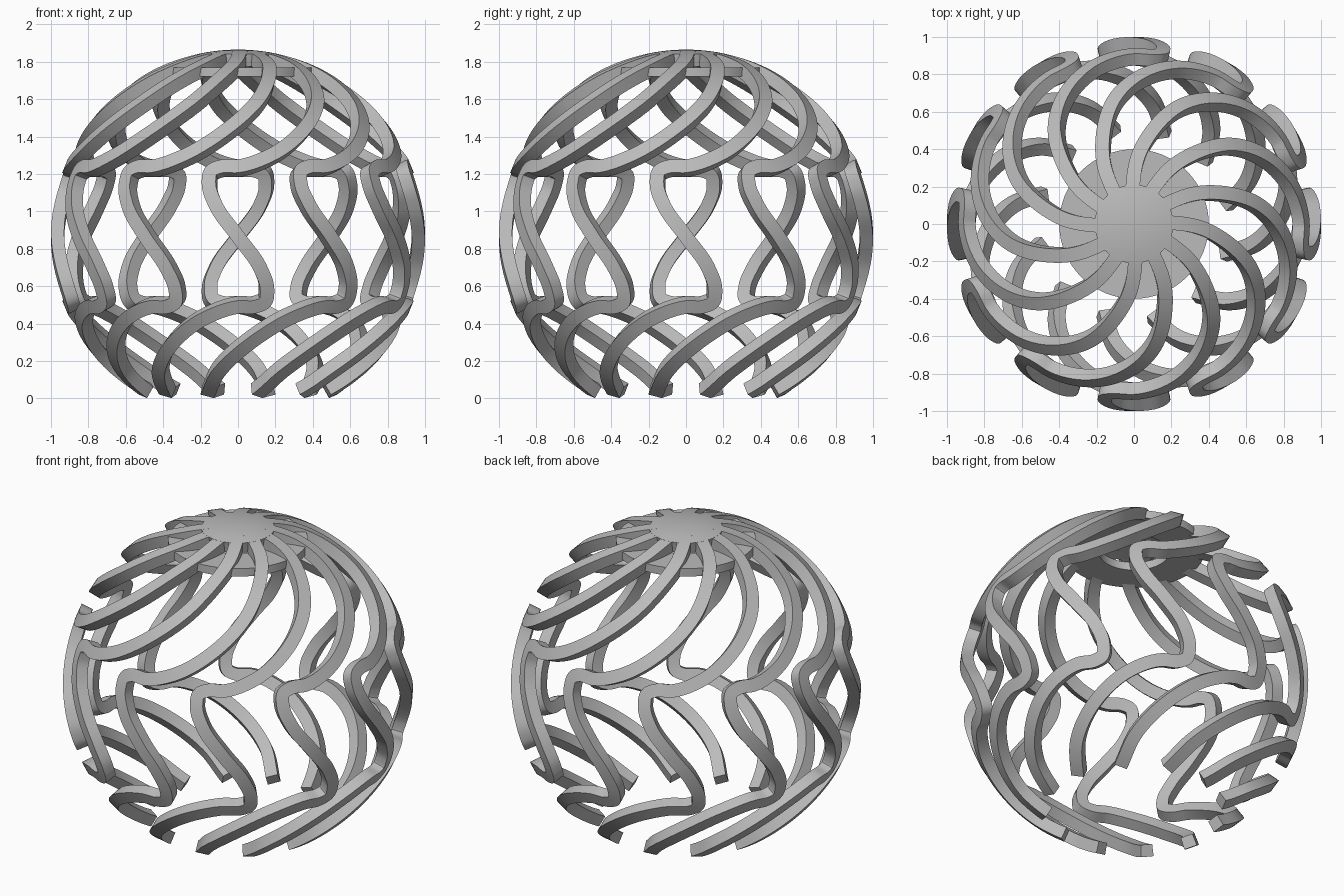
import bpy, bmesh, math
from mathutils import Vector

CENTRE = Vector((0, 0, 0.865))
INNER = 0.93      # inner radius of the shell, outer is 1
HALF = 0.038      # half width of a strand
COUNT = 12

if "Cube" in bpy.data.objects:
    bpy.data.objects.remove(bpy.data.objects["Cube"])

grey = bpy.data.materials.new("plain_grey")
grey.use_nodes = True
colour = (0.5, 0.5, 0.5, 1)
grey.diffuse_color = colour
grey.node_tree.nodes["Principled BSDF"].inputs["Base Color"].default_value = colour


def on_sphere(azimuth, latitude):
    a, b = math.radians(azimuth - 90), math.radians(latitude)
    return Vector((math.cos(b) * math.cos(a), math.cos(b) * math.sin(a), math.sin(b)))


def smooth_path(points, steps=8):
    """Hermite curve through points, pulled back onto the unit sphere."""
    n = len(points)
    gaps = [(points[i + 1] - points[i]).length for i in range(n - 1)]
    slopes = [(points[i + 1] - points[i]) / gaps[i] for i in range(n - 1)]
    tangents = [slopes[0]]
    for i in range(1, n - 1):
        g, h = gaps[i - 1], gaps[i]
        tangents.append((slopes[i - 1] * h + slopes[i] * g) / (g + h))
    tangents.append(slopes[-1])
    path = []
    for i in range(n - 1):
        for s in range(steps):
            t = s / steps
            a = 2 * t**3 - 3 * t**2 + 1
            b = (t**3 - 2 * t**2 + t) * gaps[i]
            c = (t**3 - t**2) * gaps[i]
            p = points[i] * a + tangents[i] * b + points[i + 1] * (1 - a) + tangents[i + 1] * c
            path.append(p.normalized())
    path.append(points[-1].normalized())
    return path


def finish(bm, name):
    bmesh.ops.recalc_face_normals(bm, faces=bm.faces)
    mesh = bpy.data.meshes.new(name)
    bm.to_mesh(mesh)
    bm.free()
    mesh.materials.append(grey)
    obj = bpy.data.objects.new(name, mesh)
    bpy.context.collection.objects.link(obj)
    bpy.ops.object.select_all(action="DESELECT")
    obj.select_set(True)
    bpy.context.view_layer.objects.active = obj
    bpy.ops.object.shade_smooth_by_angle(angle=math.radians(35))
    return obj


def lathe(name, profile, segments=64):
    """Spin a closed profile of (radius, height) about the vertical axis."""
    bm = bmesh.new()
    rings = []
    for k in range(segments):
        a = math.tau * k / segments
        rings.append([bm.verts.new((r * math.cos(a), r * math.sin(a), z)) for r, z in profile])
    n = len(profile)
    for k in range(segments):
        p, q = rings[k], rings[(k + 1) % segments]
        for j in range(n):
            bm.faces.new((p[j], q[j], q[(j + 1) % n], p[(j + 1) % n]))
    bmesh.ops.remove_doubles(bm, verts=bm.verts, dist=0.0001)
    return finish(bm, name)


# Strand path: (azimuth, latitude) from the equator up to the cap
upper = [(-7, 9.8), (-9.4, 16.5), (-8.8, 20.7), (-6, 22), (0, 22.2), (11, 25.8),
         (26.5, 35.9), (39, 47.2), (48.5, 58.7), (57, 69.2), (62, 78.5), (64, 82)]
# The lower half is the upper one turned over, cut short at the open base
lower = [(-a, -b) for a, b in reversed(upper[:9])]
path = smooth_path([on_sphere(a, b) for a, b in lower + [(0, 0)] + upper])

# Sweep a rectangular section along the path
bm = bmesh.new()
sections = []
for i, p in enumerate(path):
    along = path[min(i + 1, len(path) - 1)] - path[max(i - 1, 0)]
    side = p.cross(along).normalized() * HALF
    left, right = (p - side).normalized(), (p + side).normalized()
    corners = (left, right, right * INNER, left * INNER)
    sections.append([bm.verts.new(c + CENTRE) for c in corners])
for p, q in zip(sections, sections[1:]):
    for j in range(4):
        bm.faces.new((p[j], p[(j + 1) % 4], q[(j + 1) % 4], q[j]))
bm.faces.new(sections[0])
bm.faces.new(sections[-1])
strand = finish(bm, "strand_1")

# Repeat the strand around the vertical axis
for k in range(1, COUNT):
    copy = strand.copy()
    copy.name = f"strand_{k + 1}"
    copy.rotation_euler.z = math.tau * k / COUNT
    bpy.context.collection.objects.link(copy)

# Domed cap where the strands meet
angles = [math.asin(0.21) * i / 6 for i in range(7)]
dome = [(math.sin(a), math.cos(a) + CENTRE.z) for a in angles]
under = [(INNER * math.sin(a), INNER * math.cos(a) + CENTRE.z) for a in reversed(angles)]
lathe("top_cap", dome + under)

# Flat ring tucked under the cap
lathe("support_ring", [(0.4, 1.72), (0.4, 1.77), (0.2, 1.77), (0.2, 1.72)])
